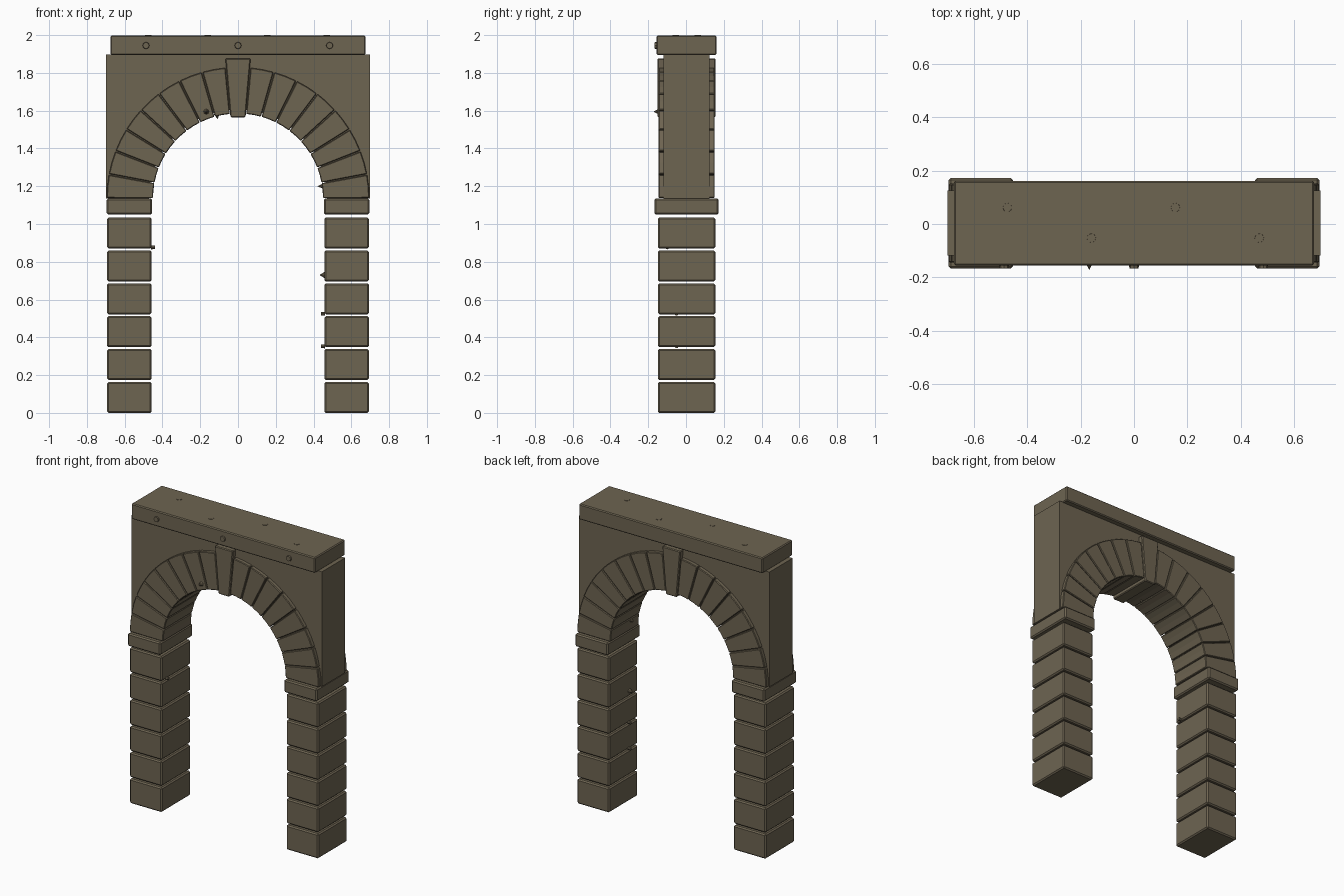
import bpy, bmesh, math
from mathutils import Vector

if "Cube" in bpy.data.objects:
    bpy.data.objects.remove(bpy.data.objects["Cube"])

stone = bpy.data.materials.new("weathered stone")
stone.diffuse_color = (0.155, 0.128, 0.083, 1)
stone.use_nodes = True
stone.node_tree.nodes["Principled BSDF"].inputs["Base Color"].default_value = stone.diffuse_color
YC = 0.003          # masonry centre line (front studs shift the bounds)
SPRING = 1.135      # height where the arch starts
R_IN, R_OUT = 0.45, 0.695
COUNT = 17          # wedge stones including the keystone


def finish(name, bm, bevel=0.0):
    bmesh.ops.recalc_face_normals(bm, faces=bm.faces)
    if bevel:
        edges = [e for e in bm.edges if e.calc_face_angle(0) > 0.5]
        bmesh.ops.bevel(bm, geom=edges, offset=bevel, segments=1, affect='EDGES')
    me = bpy.data.meshes.new(name)
    bm.to_mesh(me)
    bm.free()
    me.materials.append(stone)
    ob = bpy.data.objects.new(name, me)
    bpy.context.collection.objects.link(ob)
    return ob


def prism(name, outline, half_depth, bevel=0.0):
    """Extrude an x-z outline symmetrically along y."""
    bm = bmesh.new()
    face = bm.faces.new([bm.verts.new((x, YC - half_depth, z)) for x, z in outline])
    res = bmesh.ops.extrude_face_region(bm, geom=[face])
    verts = [v for v in res['geom'] if isinstance(v, bmesh.types.BMVert)]
    bmesh.ops.translate(bm, verts=verts, vec=(0, 2 * half_depth, 0))
    return finish(name, bm, bevel)


def block(name, x0, x1, z0, z1, half_depth, bevel):
    return prism(name, [(x0, z0), (x1, z0), (x1, z1), (x0, z1)], half_depth, bevel)


def stud(name, pos, direction, r1, r2, depth, sides=8):
    """Small peg or spike whose middle sits at pos, pointing along direction."""
    bm = bmesh.new()
    bmesh.ops.create_cone(bm, cap_ends=True, segments=sides, radius1=r1, radius2=r2, depth=depth)
    ob = finish(name, bm)
    ob.rotation_euler = Vector(direction).to_track_quat('Z', 'Y').to_euler()
    ob.location = pos
    return ob


def polar(r, a):
    return (r * math.cos(a), SPRING + r * math.sin(a))


# Pillars: six stacked blocks and an impost on each side
for side, s in (("left", -1), ("right", 1)):
    for i in range(6):
        z = 0.174 * i
        block(f"{side}_pillar_block_{i + 1}", *sorted((s * 0.457, s * 0.693)), z, z + 0.164, 0.152, 0.008)
    block(f"{side}_impost", *sorted((s * 0.454, s * 0.695)), 1.05, SPRING, 0.17, 0.008)

# Wedge stones of the arch
step = math.pi / COUNT
for i in range(COUNT):
    if i == COUNT // 2:
        continue
    a0, a1 = i * step + 0.004, (i + 1) * step - 0.004
    mid = (a0 + a1) / 2
    prism(f"arch_stone_{i + 1}", [polar(R_IN, a0), polar(R_OUT, a0), polar(R_OUT, mid),
                                  polar(R_OUT, a1), polar(R_IN, a1), polar(R_IN, mid)], 0.148, 0.004)

# Keystone
prism("keystone", [(-0.04, 1.565), (0.04, 1.565), (0.067, 1.877), (-0.067, 1.877)], 0.153, 0.005)

# Spandrel wall around the arch
wall = [polar(0.47, math.pi * k / 34) for k in range(35)]
prism("spandrel_wall", wall + [(-0.7, SPRING), (-0.7, 1.898), (0.7, 1.898), (0.7, SPRING)], 0.122)

# Cap slab with studs
block("cap_slab", -0.675, 0.675, 1.895, 1.998, 0.159, 0.006)
for x in (-0.487, 0, 0.485):
    stud("cap_front_stud", (x, -0.156, 1.945), (0, -1, 0), 0.02, 0.017, 0.02)
for x, y in ((-0.475, 0.062), (-0.16, -0.053), (0.155, 0.062), (0.47, -0.053)):
    stud("cap_top_stud", (x, y, 1.995), (0, 0, 1), 0.019, 0.017, 0.01)

# Small pegs and spikes on the stonework
stud("arch_face_spike", (-0.168, -0.157, 1.595), (0, -1, 0), 0.016, 0, 0.03)
stud("arch_soffit_spike", (-0.11, -0.06, 1.57), (0.2, 0, -1), 0.016, 0, 0.03)
stud("springer_spike", (0.436, -0.06, 1.2), (-1, 0, 0), 0.014, 0, 0.03)
stud("pillar_spike", (0.446, -0.06, 0.73), (-1, 0, 0), 0.018, 0, 0.03)
for x, y, z in ((0.45, -0.05, 0.525), (0.45, -0.05, 0.352), (-0.45, -0.1, 0.876)):
    stud("pillar_peg", (x, y, z), (-x, 0, 0), 0.01, 0.009, 0.02)
